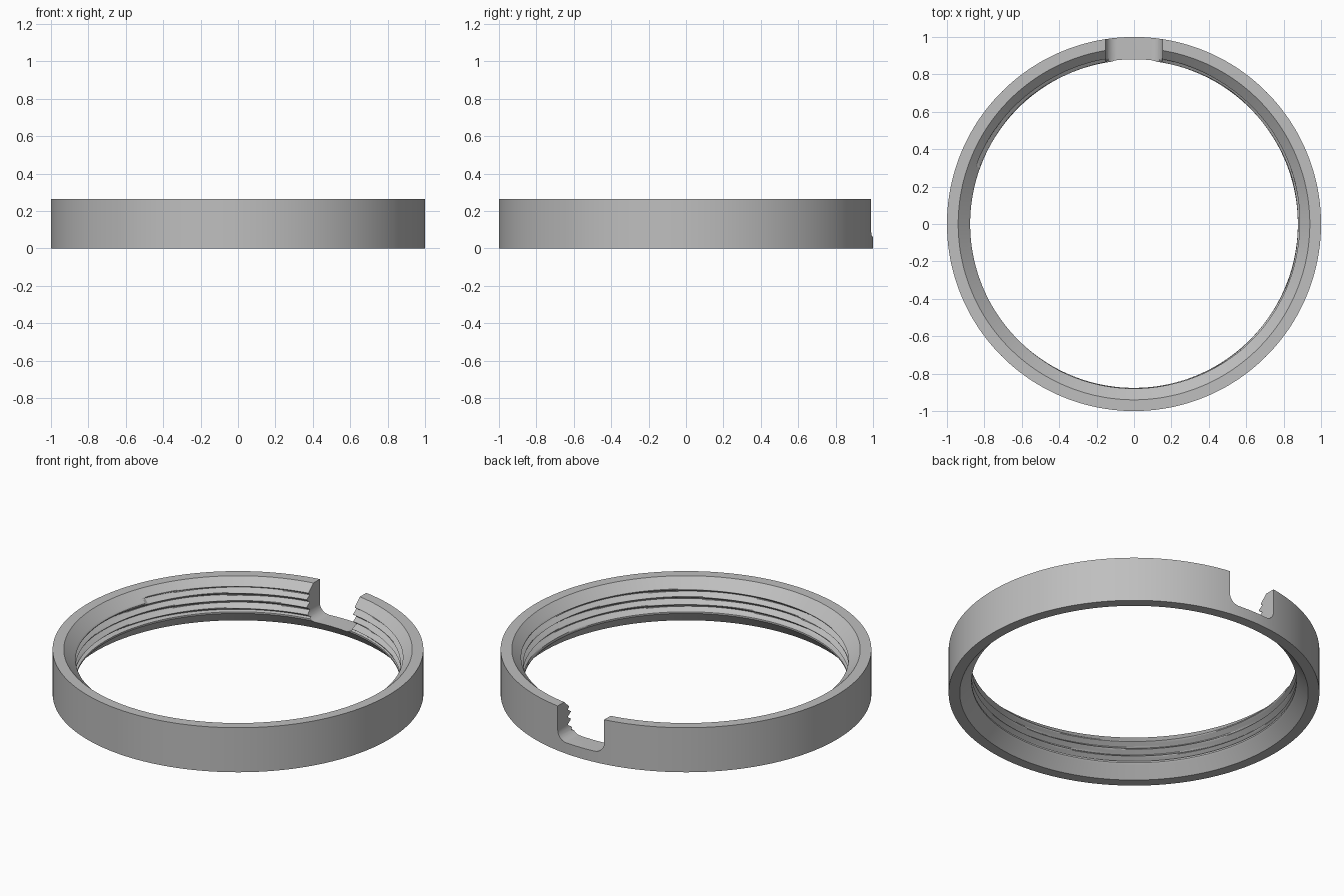
import bpy, bmesh, math

cube = bpy.data.objects.get("Cube")
if cube:
    bpy.data.objects.remove(cube)

HEIGHT, OUTER, RIM, BORE = 0.265, 1.0, 0.94, 0.876
CHAMFER_LOW, CHAMFER_HIGH = 0.07, 0.205
PITCH, ROOT, THREAD_START = 0.045, 0.908, 0.085
RUNOUT = math.radians(160)
SEGMENTS, LAYERS = 256, 56

grey = bpy.data.materials.new("plain_grey")
grey.use_nodes = True
colour = (0.52, 0.52, 0.52, 1)
grey.diffuse_color = colour
grey.node_tree.nodes["Principled BSDF"].inputs["Base Color"].default_value = colour


def make_object(name, bm):
    bmesh.ops.recalc_face_normals(bm, faces=bm.faces)
    mesh = bpy.data.meshes.new(name)
    bm.to_mesh(mesh)
    bm.free()
    mesh.materials.append(grey)
    obj = bpy.data.objects.new(name, mesh)
    bpy.context.collection.objects.link(obj)
    return obj


def bore_radius(z):
    """Plain bore with a chamfer at each end."""
    if z < CHAMFER_LOW:
        return RIM + (BORE - RIM) * z / CHAMFER_LOW
    if z > CHAMFER_HIGH:
        return BORE + (RIM - BORE) * (z - CHAMFER_HIGH) / (HEIGHT - CHAMFER_HIGH)
    return BORE


def inner_radius(z, turn):
    """Bore with a helical V groove that rises one pitch per turn."""
    radius = bore_radius(z)
    top = CHAMFER_HIGH - 0.01 + PITCH * turn
    if THREAD_START < z < top:
        phase = (z - top) / PITCH % 1
        radius = max(radius, BORE + (ROOT - BORE) * (1 - abs(2 * phase - 1)))
    return radius


# Threaded ring: one closed section swept round the axis
bm = bmesh.new()
sections = []
for i in range(SEGMENTS):
    turn = i / SEGMENTS
    angle = RUNOUT + math.tau * turn
    levels = [HEIGHT * k / LAYERS for k in range(LAYERS + 1)]
    section = [(inner_radius(z, turn), z) for z in levels]
    section += [(OUTER, HEIGHT), (OUTER, 0)]
    sections.append([bm.verts.new((r * math.cos(angle), r * math.sin(angle), z))
                     for r, z in section])
for i, a in enumerate(sections):
    b = sections[(i + 1) % SEGMENTS]
    for k in range(len(a)):
        n = (k + 1) % len(a)
        bm.faces.new((a[k], b[k], b[n], a[n]))
ring = make_object("threaded_ring", bm)

# Notch cutter: upright slot with rounded lower corners
HALF, FLOOR, FILLET = 0.153, 0.065, 0.06
corner = [(HALF - FILLET + FILLET * math.sin(a), FLOOR + FILLET - FILLET * math.cos(a))
          for a in (math.pi / 2 * k / 10 for k in range(11))]
right = corner + [(HALF, 0.4)]
outline = right + [(-x, z) for x, z in reversed(right)]
bm = bmesh.new()
face = bm.faces.new([bm.verts.new((x, 0.6, z)) for x, z in outline])
extruded = bmesh.ops.extrude_face_region(bm, geom=[face])["geom"]
bmesh.ops.translate(bm, vec=(0, 0.6, 0),
                    verts=[v for v in extruded if isinstance(v, bmesh.types.BMVert)])
cutter = make_object("notch_cutter", bm)
cutter.hide_render = True

# Cut the notch, then remove the helper
cut = ring.modifiers.new("notch", 'BOOLEAN')
cut.operation = 'DIFFERENCE'
cut.solver = 'EXACT'
cut.object = cutter
bpy.ops.object.select_all(action='DESELECT')
bpy.context.view_layer.objects.active = ring
ring.select_set(True)
bpy.ops.object.modifier_apply(modifier=cut.name)
bpy.data.objects.remove(cutter)
bpy.ops.object.shade_smooth_by_angle(angle=math.radians(20))
